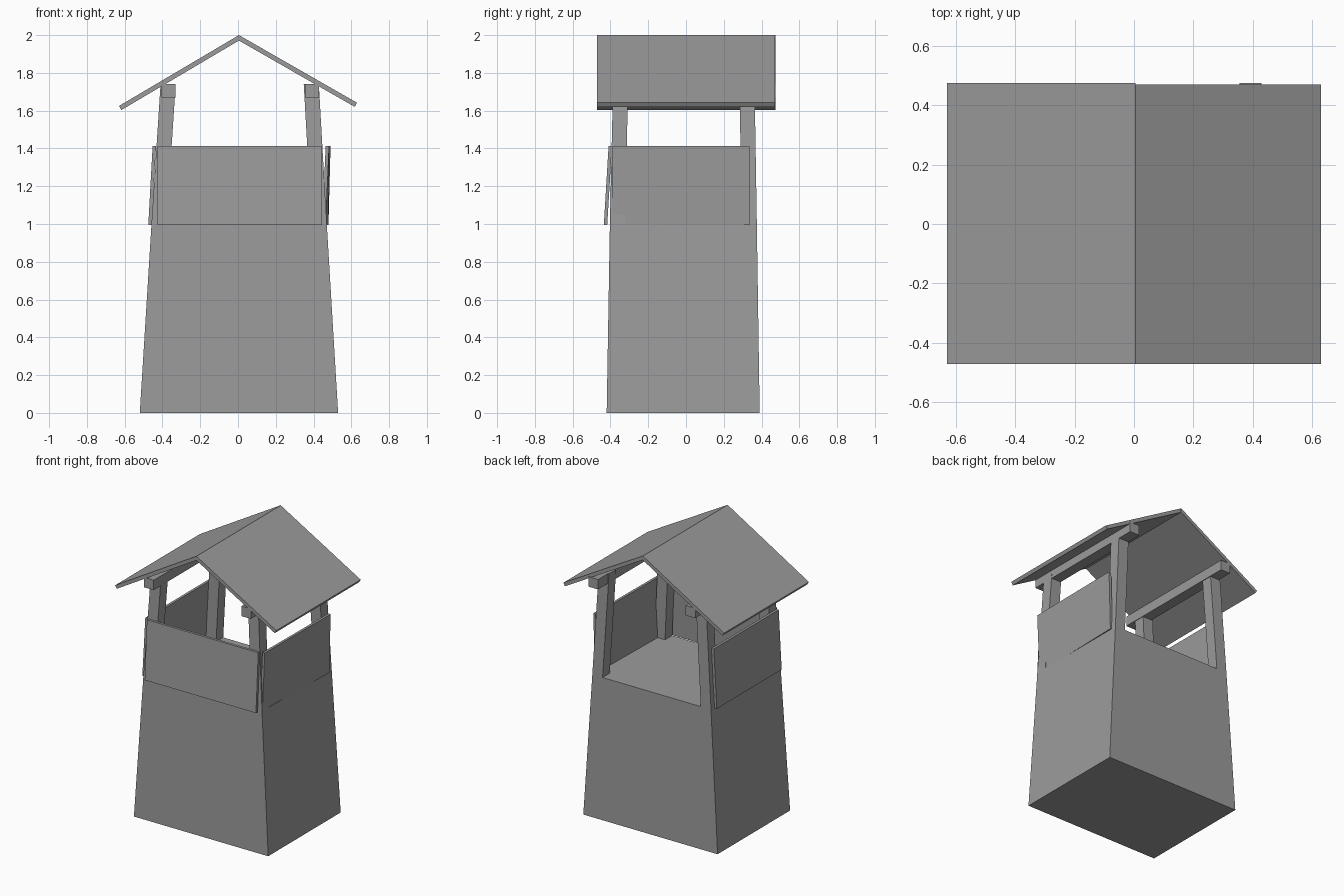
import bpy
import bmesh
from mathutils import Vector

cube = bpy.data.objects.get("Cube")
if cube:
    bpy.data.objects.remove(cube, do_unlink=True)

grey = bpy.data.materials.new("weathered_grey")
grey.use_nodes = True
colour = (0.33, 0.33, 0.33, 1)
grey.diffuse_color = colour
grey.node_tree.nodes["Principled BSDF"].inputs["Base Color"].default_value = colour


def loft(name, bottom, top):
    """Closed solid between two matching loops of points."""
    bm = bmesh.new()
    low = [bm.verts.new(p) for p in bottom]
    high = [bm.verts.new(p) for p in top]
    bm.faces.new(low[::-1])
    bm.faces.new(high)
    n = len(low)
    for i in range(n):
        j = (i + 1) % n
        bm.faces.new((low[i], low[j], high[j], high[i]))
    bmesh.ops.recalc_face_normals(bm, faces=bm.faces)
    mesh = bpy.data.meshes.new(name)
    bm.to_mesh(mesh)
    bm.free()
    mesh.materials.append(grey)
    obj = bpy.data.objects.new(name, mesh)
    bpy.context.collection.objects.link(obj)
    return obj


def rect(x0, x1, y0, y1, z):
    return [(x0, y0, z), (x1, y0, z), (x1, y1, z), (x0, y1, z)]


def board(name, corners, inward):
    """Thin board from four outer corners, thickened along a vector."""
    return loft(name, corners, [Vector(c) + Vector(inward) for c in corners])


# Tapered base with the lookout floor on top
loft("tower_base", rect(-0.52, 0.53, -0.42, 0.39, 0),
     rect(-0.458, 0.47, -0.403, 0.375, 1.0))

# Leaning corner posts and the roof beams resting on them
W = 0.08
for side, x_low, x_high in (("right", -0.458, -0.41), ("left", 0.39, 0.348)):
    for end, y_low, y_high in (("front", -0.403, -0.386), ("back", 0.295, 0.283)):
        loft(f"{end}_{side}_post",
             rect(x_low, x_low + W, y_low, y_low + W, 1.0),
             rect(x_high, x_high + W, y_high, y_high + W, 1.74))
for side, x in (("right", -0.405), ("left", 0.355)):
    loft(f"{side}_roof_beam", rect(x, x + 0.075, -0.47, 0.475, 1.67),
         rect(x, x + 0.075, -0.47, 0.475, 1.74))

# Parapet boards on three sides; the back stays open
LOW, HIGH, T = 0.995, 1.412, 0.018
board("front_parapet",
      [(-0.425, -0.435, LOW), (0.445, -0.435, LOW),
       (0.445, -0.41, HIGH), (-0.425, -0.41, HIGH)], (0, T, 0))
board("right_parapet",
      [(-0.475, -0.39, LOW), (-0.475, 0.335, LOW),
       (-0.452, 0.335, HIGH), (-0.452, -0.39, HIGH)], (T, 0, 0))
board("left_parapet",
      [(0.464, -0.39, LOW), (0.479, 0.335, LOW),
       (0.49, 0.335, HIGH), (0.482, -0.39, HIGH)], (-T, 0, 0))

# Gable roof slabs meeting at the ridge
RIDGE = 0.005
for side, eave_x, eave_z, back in (("right", -0.63, 1.625, 0.475),
                                   ("left", 0.63, 1.642, 0.47)):
    slope = Vector((eave_x - RIDGE, 0, eave_z - 2.0)).normalized()
    drop = Vector((slope.z, 0, -slope.x)) * 0.025
    if drop.z > 0:
        drop = -drop
    profile = [Vector((RIDGE, 0, 2.0)), Vector((eave_x, 0, eave_z)),
               Vector((eave_x, 0, eave_z)) + drop, Vector((RIDGE, 0, 1.971))]
    loft(f"{side}_roof_slab", [p + Vector((0, -0.472, 0)) for p in profile],
         [p + Vector((0, back, 0)) for p in profile])
